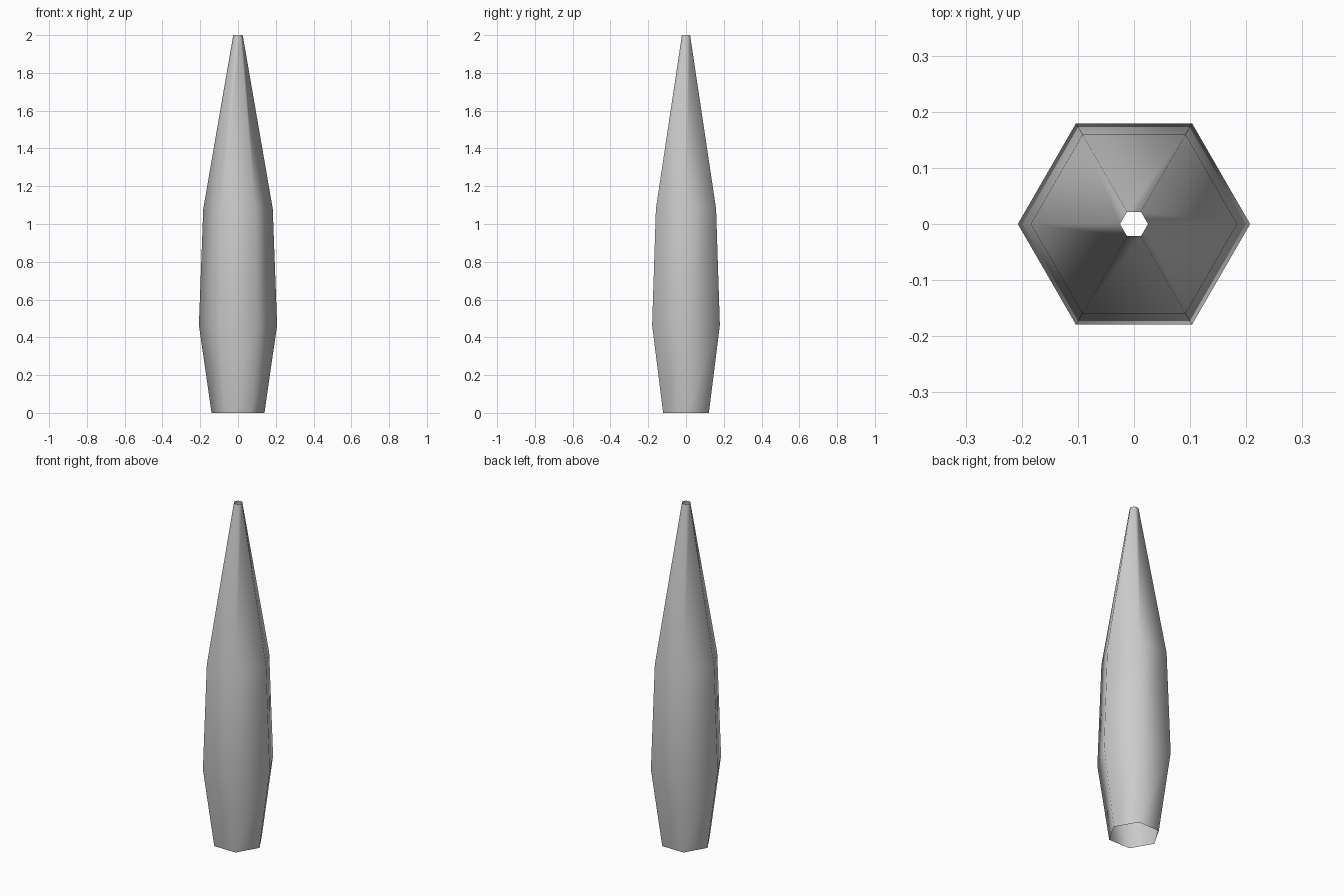
import bpy, bmesh, math

if "Cube" in bpy.data.objects:
    bpy.data.objects.remove(bpy.data.objects["Cube"])

SIDES = 6
# (radius, height) profile from open base to open tip
PROFILE = [(0.14, 0.0), (0.207, 0.465), (0.184, 1.08), (0.025, 2.0)]

# Hollow six-sided tapered shell, open at both ends
bm = bmesh.new()
rings = []
for r, z in PROFILE:
    rings.append([bm.verts.new((r * math.cos(i * math.tau / SIDES),
                                r * math.sin(i * math.tau / SIDES), z))
                  for i in range(SIDES)])
for low, high in zip(rings, rings[1:]):
    for i in range(SIDES):
        j = (i + 1) % SIDES
        face = bm.faces.new((low[i], low[j], high[j], high[i]))
        face.smooth = True

mesh = bpy.data.meshes.new("tapered_shell")
bm.to_mesh(mesh)
bm.free()
shell = bpy.data.objects.new("tapered_shell", mesh)
bpy.context.collection.objects.link(shell)
